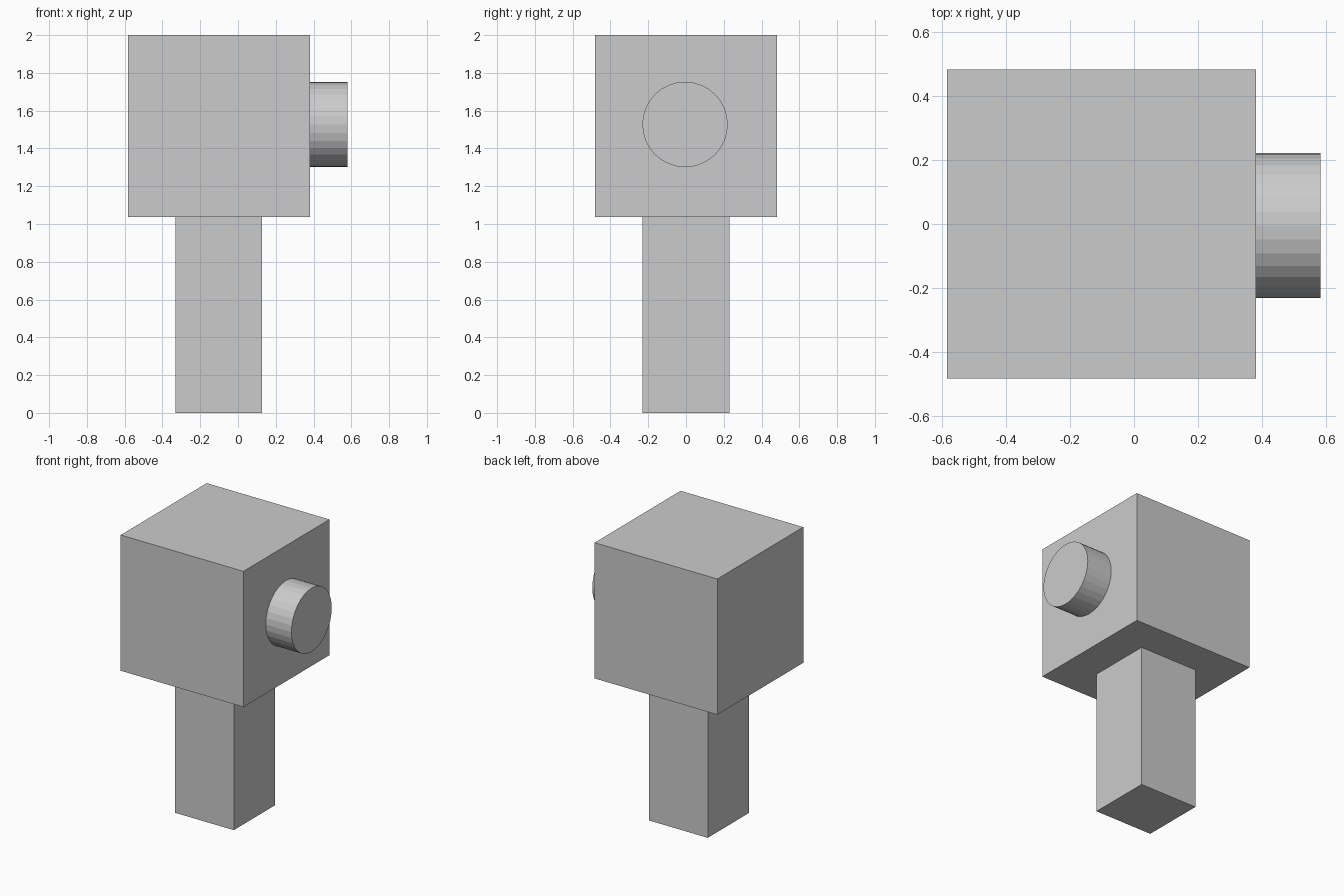
import bpy
from math import pi

if "Cube" in bpy.data.objects:
    bpy.data.objects.remove(bpy.data.objects["Cube"])


def box(name, x, y, z):
    """Axis-aligned box from (min, max) ranges."""
    ranges = (x, y, z)
    bpy.ops.mesh.primitive_cube_add(size=1, location=[(a + b) / 2 for a, b in ranges])
    ob = bpy.context.object
    ob.name = name
    ob.scale = [b - a for a, b in ranges]
    bpy.ops.object.transform_apply(location=False, rotation=False, scale=True)
    return ob


# Square post standing on the ground
box("post", (-0.332, 0.128), (-0.23, 0.23), (0, 1.037))

# Large cube on top of the post
box("head", (-0.583, 0.38), (-0.482, 0.482), (1.037, 2.0))

# Short flat-faceted cylinder on the right side
bpy.ops.mesh.primitive_cylinder_add(vertices=32, radius=0.226, depth=0.201,
                                    location=(0.4805, -0.005, 1.527),
                                    rotation=(0, pi / 2, 0))
bpy.context.object.name = "side_knob"
